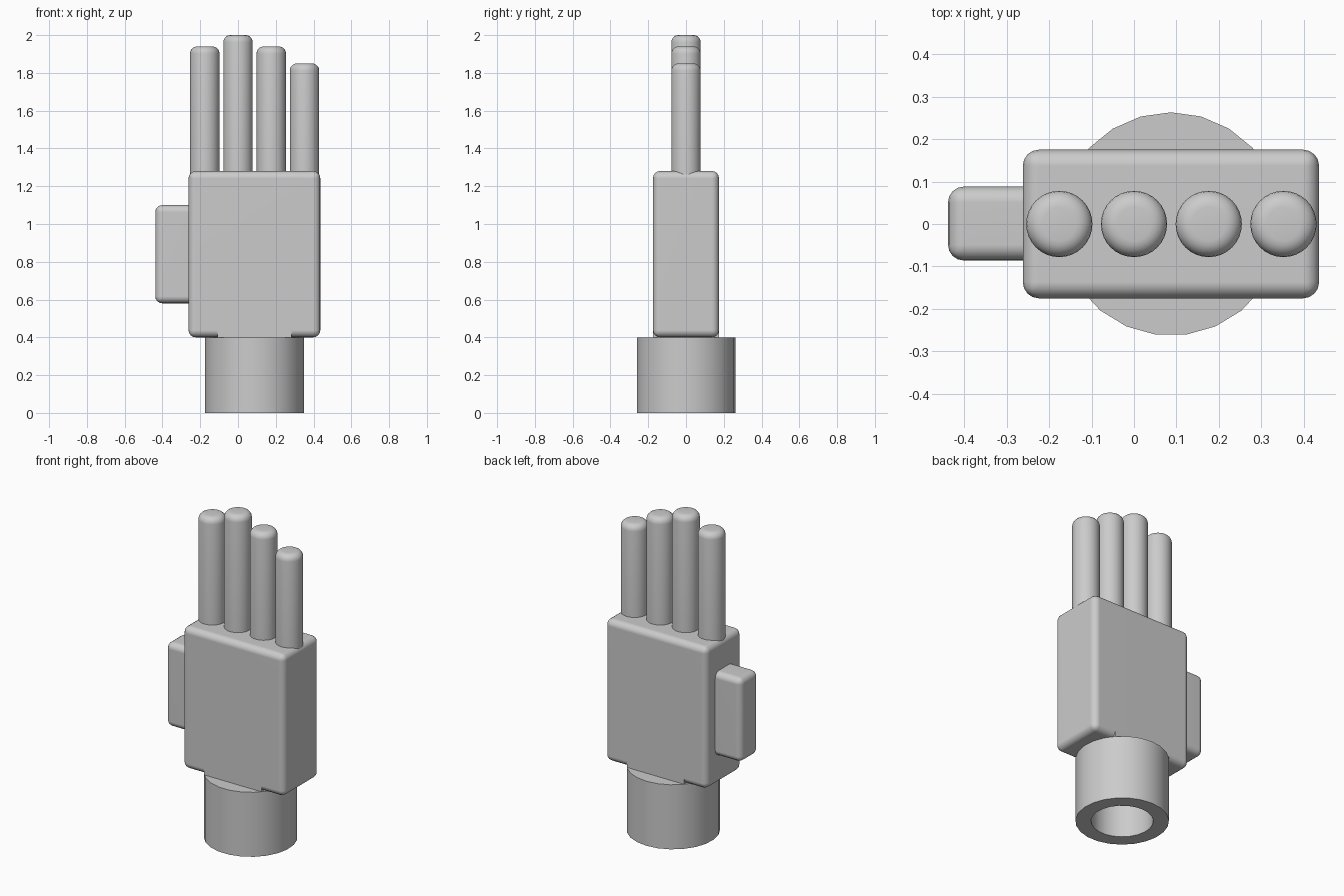
import bpy, bmesh, math

if "Cube" in bpy.data.objects:
    bpy.data.objects.remove(bpy.data.objects["Cube"], do_unlink=True)

grey = bpy.data.materials.new("light_grey")
grey.use_nodes = True
grey.diffuse_color = (0.6, 0.6, 0.6, 1)
grey.node_tree.nodes["Principled BSDF"].inputs["Base Color"].default_value = (0.6, 0.6, 0.6, 1)


def finish(bm, name, location=(0, 0, 0)):
    """Turn a bmesh into a smooth-shaded object that keeps its sharp edges."""
    bmesh.ops.recalc_face_normals(bm, faces=bm.faces)
    mesh = bpy.data.meshes.new(name)
    bm.to_mesh(mesh)
    bm.free()
    mesh.shade_smooth()
    mesh.set_sharp_from_angle(angle=math.radians(40))
    mesh.materials.append(grey)
    obj = bpy.data.objects.new(name, mesh)
    obj.location = location
    bpy.context.collection.objects.link(obj)
    return obj


def block(name, low, high, radius=0):
    """Box between two corners, with optional rounded edges."""
    bm = bmesh.new()
    bmesh.ops.create_cube(bm, size=1)
    for v in bm.verts:
        v.co = [a + (b - a) * (c + 0.5) for a, b, c in zip(low, high, v.co)]
    if radius:
        bmesh.ops.bevel(bm, geom=bm.edges[:], offset=radius, segments=4,
                        profile=0.5, affect='EDGES')
    obj = finish(bm, name)
    if radius:
        obj.modifiers.new("flat_sides", 'WEIGHTED_NORMAL').keep_sharp = True
    return obj


def lathe(name, profile, sides, x, closed=False):
    """Spin a (radius, height) profile about a vertical axis at x."""
    bm = bmesh.new()
    verts = [bm.verts.new((0, r, z)) for r, z in profile]
    edges = [bm.edges.new(pair) for pair in zip(verts, verts[1:])]
    if closed:
        edges.append(bm.edges.new((verts[-1], verts[0])))
    bmesh.ops.spin(bm, geom=verts + edges, cent=(0, 0, 0), axis=(0, 0, 1),
                   angle=math.tau, steps=sides)
    bmesh.ops.remove_doubles(bm, verts=bm.verts, dist=1e-4)
    return finish(bm, name, (x, 0, 0))


# Hollow wrist
WRIST_X, WRIST_R, HOLE_R, WRIST_TOP = 0.087, 0.263, 0.175, 0.4
lathe("wrist", [(WRIST_R, 0), (WRIST_R, WRIST_TOP), (HOLE_R, WRIST_TOP), (HOLE_R, 0)],
      23, WRIST_X, closed=True)

# Rounded palm, with a square lower edge where it sits on the wrist
DEPTH = 0.175
block("palm", (-0.262, -DEPTH, WRIST_TOP), (0.436, DEPTH, 1.28), 0.038)
half = math.sqrt(WRIST_R ** 2 - DEPTH ** 2)
block("palm_base", (WRIST_X - half, -DEPTH, WRIST_TOP), (WRIST_X + half, DEPTH, 0.44))

# Thumb
block("thumb", (-0.438, -0.086, 0.58), (-0.2, 0.088, 1.1), 0.037)

# Fingers with rounded tips
R, ROUND = 0.078, 0.038
fingers = {"index_finger": 1.94, "middle_finger": 2.0, "ring_finger": 1.94, "little_finger": 1.85}
for i, (name, top) in enumerate(fingers.items()):
    arc = [(R - ROUND + ROUND * math.cos(a), top - ROUND + ROUND * math.sin(a))
           for a in (math.pi / 2 * k / 5 for k in range(6))]
    lathe(name, [(R, 1.2)] + arc + [(0, top)], 32, 0.176 * (i - 1))
